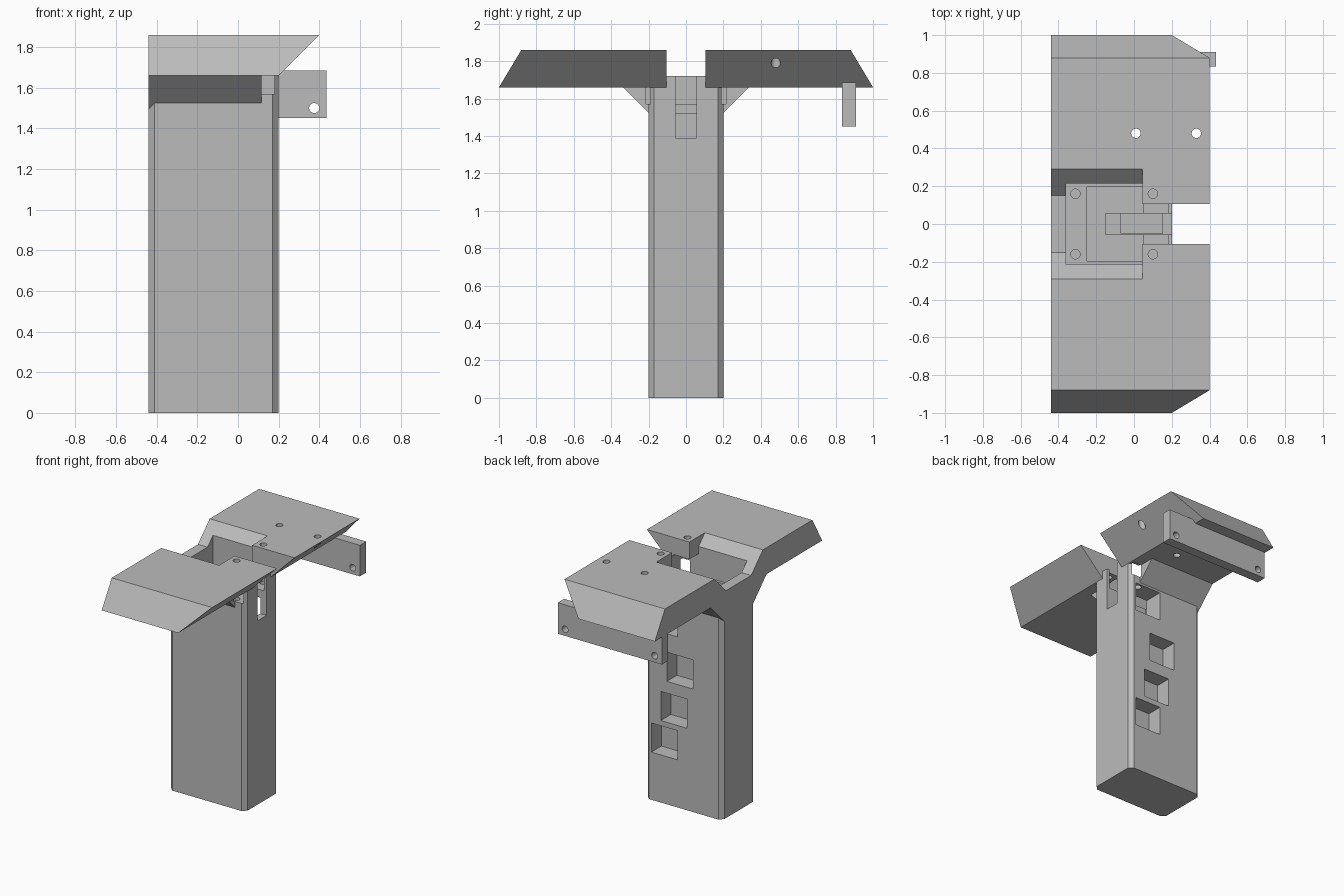
import bpy, bmesh
from mathutils import Vector

cube = bpy.data.objects.get("Cube")
if cube:
    bpy.data.objects.remove(cube, do_unlink=True)

grey = bpy.data.materials.new("plain_grey")
grey.use_nodes = True
grey.diffuse_color = (0.5, 0.5, 0.5, 1)
grey.node_tree.nodes["Principled BSDF"].inputs["Base Color"].default_value = (0.5, 0.5, 0.5, 1)


def loft(name, ring_a, ring_b):
    """Closed solid between two rings with equal point counts."""
    bm = bmesh.new()
    a = [bm.verts.new(p) for p in ring_a]
    b = [bm.verts.new(p) for p in ring_b]
    bm.faces.new(a)
    bm.faces.new(b)
    n = len(a)
    for i in range(n):
        j = (i + 1) % n
        bm.faces.new((a[i], a[j], b[j], b[i]))
    bmesh.ops.recalc_face_normals(bm, faces=bm.faces)
    mesh = bpy.data.meshes.new(name)
    bm.to_mesh(mesh)
    bm.free()
    mesh.materials.append(grey)
    obj = bpy.data.objects.new(name, mesh)
    bpy.context.collection.objects.link(obj)
    return obj


def prism_z(name, pts, z0, z1):
    return loft(name, [(x, y, z0) for x, y in pts], [(x, y, z1) for x, y in pts])


def prism_x(name, pts, x0, x1):
    return loft(name, [(x0, y, z) for y, z in pts], [(x1, y, z) for y, z in pts])


def box(name, x0, x1, y0, y1, z0, z1):
    return prism_z(name, [(x0, y0), (x1, y0), (x1, y1), (x0, y1)], z0, z1)


def cylinder(name, start, end, radius=0.025, sides=24):
    start, end = Vector(start), Vector(end)
    turn = (end - start).to_track_quat('Z', 'Y')
    bm = bmesh.new()
    bmesh.ops.create_cone(bm, cap_ends=True, segments=sides, radius1=radius,
                          radius2=radius, depth=(end - start).length)
    for v in bm.verts:
        v.co = turn @ v.co + (start + end) / 2
    mesh = bpy.data.meshes.new(name)
    bm.to_mesh(mesh)
    bm.free()
    mesh.materials.append(grey)
    obj = bpy.data.objects.new(name, mesh)
    bpy.context.collection.objects.link(obj)
    return obj


def combine(target, tool, operation):
    """Apply a boolean and discard the tool object."""
    tool.hide_render = True
    mod = target.modifiers.new("cut", 'BOOLEAN')
    mod.operation = operation
    mod.solver = 'EXACT'
    mod.object = tool
    with bpy.context.temp_override(object=target, active_object=target):
        bpy.ops.object.modifier_apply(modifier=mod.name)
    bpy.data.objects.remove(tool, do_unlink=True)


L, R, W, C = -0.44, 0.2, 0.2, 0.03     # column left, right, half width, chamfer
LOW, TOP = 1.66, 1.86                  # underside and top of the wings

# Column with chamfered corners
body = prism_z("column_and_wings", [
    (L + C, -W), (R - C, -W), (R, C - W), (R, W - C),
    (R - C, W), (L + C, W), (L, W - C), (L, C - W)], 0, LOW)

# Saddle between the wings
combine(body, box("saddle", L, R, -0.12, 0.12, 1.6, 1.72), 'UNION')

for s in (-1, 1):
    # Wing with sloped outer end and overhanging right edge
    wing = loft("wing",
                [(L, s, LOW), (R, s, LOW), (R, s * 0.105, LOW), (L, s * 0.105, LOW)],
                [(L, s * 0.88, TOP), (0.4, s * 0.88, TOP),
                 (0.4, s * 0.105, TOP), (L, s * 0.105, TOP)])
    combine(body, wing, 'UNION')
    # Gusset under the wing
    gusset = prism_x("gusset", [(s * 0.335, LOW), (s * 0.165, 1.49),
                                (s * 0.165, LOW + 0.02), (s * 0.335, LOW + 0.02)], L, 0.115)
    combine(body, gusset, 'UNION')

# Sloped valley, stepped pocket and cable slot
cutters = [
    prism_x("valley", [(-0.15, 1.72), (0.15, 1.72), (0.31, 1.88), (-0.31, 1.88)], -0.5, 0.045),
    box("pocket", -0.36, 0.045, -0.215, 0.215, 1.57, 2),
    box("pocket_under_wing", -0.36, 0.18, -0.215, 0.215, 1.57, 1.73),
    box("pocket_floor", -0.25, 0.05, -0.195, 0.195, 1.52, 1.6),
    box("cable_slot", -0.15, 0.25, -0.055, 0.055, 1.39, 1.8),
]

# Stepped windows in the back of the column
for right, bottom, depth in ((0.15, 0.36, 0.12), (0.07, 0.62, 0.12),
                             (0.02, 0.93, 0.12), (0.15, 1.29, 0.25)):
    cutters.append(box("window", right - 0.22, right, W - depth, 0.28, bottom, bottom + 0.22))

# Screw holes in the pocket and the rear wing
for x, top in ((-0.31, 1.65), (0.1, 1.95)):
    for y in (-0.16, 0.16):
        cutters.append(cylinder("screw_hole", (x, y, 1.42), (x, y, top)))
for x in (0.01, 0.33):
    cutters.append(cylinder("wing_hole", (x, 0.48, 1.55), (x, 0.48, 1.95)))

for cutter in cutters:
    combine(body, cutter, 'DIFFERENCE')

# Rear mounting bar with a hole at each end
bar = box("rear_bar", -0.435, 0.435, 0.835, 0.91, 1.45, 1.685)
for x in (-0.375, 0.375):
    combine(bar, cylinder("bar_hole", (x, 0.8, 1.5), (x, 0.95, 1.5)), 'DIFFERENCE')
